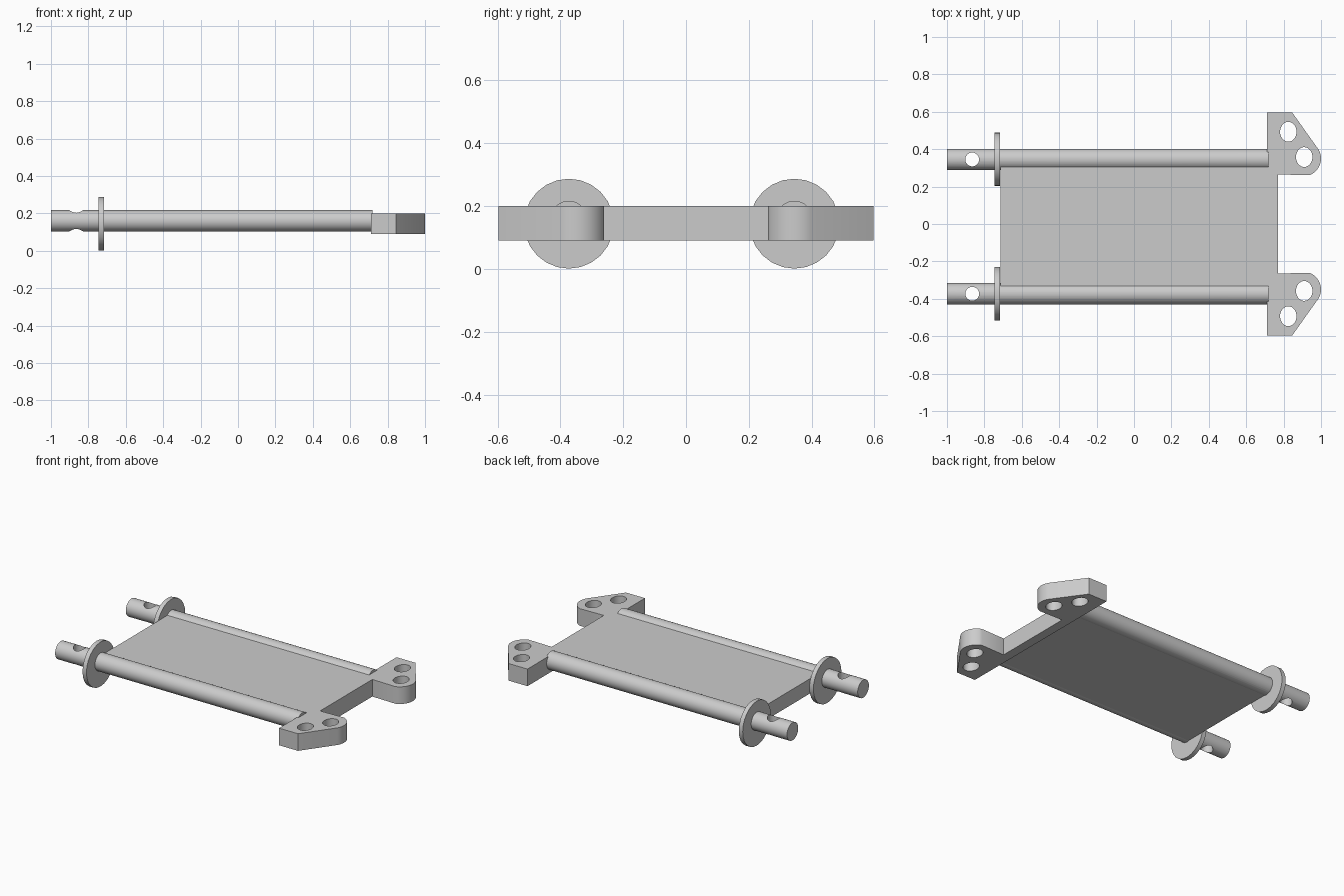
import bpy, bmesh, math
from mathutils import Matrix, Vector

cube = bpy.data.objects.get("Cube")
if cube:
    bpy.data.objects.remove(cube, do_unlink=True)

GREY = (0.6, 0.6, 0.6, 1.0)
grey = bpy.data.materials.new("plain grey")
grey.use_nodes = True
grey.diffuse_color = GREY
grey.node_tree.nodes["Principled BSDF"].inputs["Base Color"].default_value = GREY


def make(name, bm):
    bmesh.ops.recalc_face_normals(bm, faces=bm.faces)
    mesh = bpy.data.meshes.new(name)
    bm.to_mesh(mesh)
    bm.free()
    mesh.materials.append(grey)
    obj = bpy.data.objects.new(name, mesh)
    bpy.context.collection.objects.link(obj)
    return obj


def box(name, low, high):
    low, high = Vector(low), Vector(high)
    bm = bmesh.new()
    bmesh.ops.create_cube(bm, size=1, matrix=Matrix.Translation((low + high) / 2)
                          @ Matrix.Diagonal((*(high - low), 1)))
    return make(name, bm)


def cylinder_x(name, x0, x1, y, z, radius, sides):
    bm = bmesh.new()
    place = Matrix.Translation(((x0 + x1) / 2, y, z)) @ Matrix.Rotation(math.pi / 2, 4, "Y")
    bmesh.ops.create_cone(bm, cap_ends=True, segments=sides, radius1=radius,
                          radius2=radius, depth=x1 - x0, matrix=place)
    return make(name, bm)


def prism(name, outline, z0, z1):
    bm = bmesh.new()
    face = bm.faces.new([bm.verts.new((x, y, z0)) for x, y in outline])
    top = bmesh.ops.extrude_face_region(bm, geom=[face])["geom"]
    bmesh.ops.translate(bm, vec=(0, 0, z1 - z0),
                        verts=[v for v in top if isinstance(v, bmesh.types.BMVert)])
    return make(name, bm)


def drill(obj, x, y, rx, ry):
    """Cut a vertical round or oval hole through a part."""
    bm = bmesh.new()
    bmesh.ops.create_cone(bm, cap_ends=True, segments=32, radius1=1, radius2=1, depth=1,
                          matrix=Matrix.Translation((x, y, 0.15)) @ Matrix.Diagonal((rx, ry, 1, 1)))
    cutter = make("hole_cutter", bm)
    cutter.hide_render = True
    mod = obj.modifiers.new("hole", "BOOLEAN")
    mod.operation, mod.solver, mod.object = "DIFFERENCE", "EXACT", cutter
    bpy.context.view_layer.update()
    graph = bpy.context.evaluated_depsgraph_get()
    mesh = bpy.data.meshes.new_from_object(obj.evaluated_get(graph))
    obj.modifiers.clear()
    obj.data = mesh
    bpy.data.objects.remove(cutter, do_unlink=True)


# Flat plate and the thicker bar at its end
parts = [box("plate", (-0.715, -0.37, 0.105), (0.72, 0.345, 0.2)),
         box("end_bar", (0.71, -0.37, 0.09), (0.77, 0.345, 0.2))]

# Rods with a cross hole, and the collar discs
for side, y in (("left", 0.345), ("right", -0.373)):
    rod = cylinder_x(side + "_rod", -1, 0.72, y, 0.16, 0.057, 32)
    drill(rod, -0.865, y, 0.037, 0.037)
    collar = cylinder_x(side + "_collar", -0.745, -0.717, y, 0.144, 0.143, 24)
    parts += [rod, collar]

# Mounting ears with a rounded nose and two oval holes each
nose = [(0.905 + 0.095 * math.cos(math.radians(a)), 0.35 + 0.095 * math.sin(math.radians(a)))
        for a in range(-70, 31, 10)]
ear_outline = [(0.71, 0.27), (0.77, 0.265)] + nose + [(0.845, 0.597), (0.71, 0.597)]
for side, s in (("left", 1), ("right", -1)):
    ear = prism(side + "_ear", [(x, s * y) for x, y in ear_outline], 0.09, 0.2)
    for x, y in ((0.825, 0.493), (0.91, 0.358)):
        drill(ear, x, s * y, 0.044, 0.053)
    parts.append(ear)

# Smooth the round surfaces, keep the edges sharp
bpy.ops.object.select_all(action="DESELECT")
for obj in parts:
    obj.select_set(True)
bpy.context.view_layer.objects.active = parts[0]
bpy.ops.object.shade_smooth_by_angle(angle=math.radians(30))
